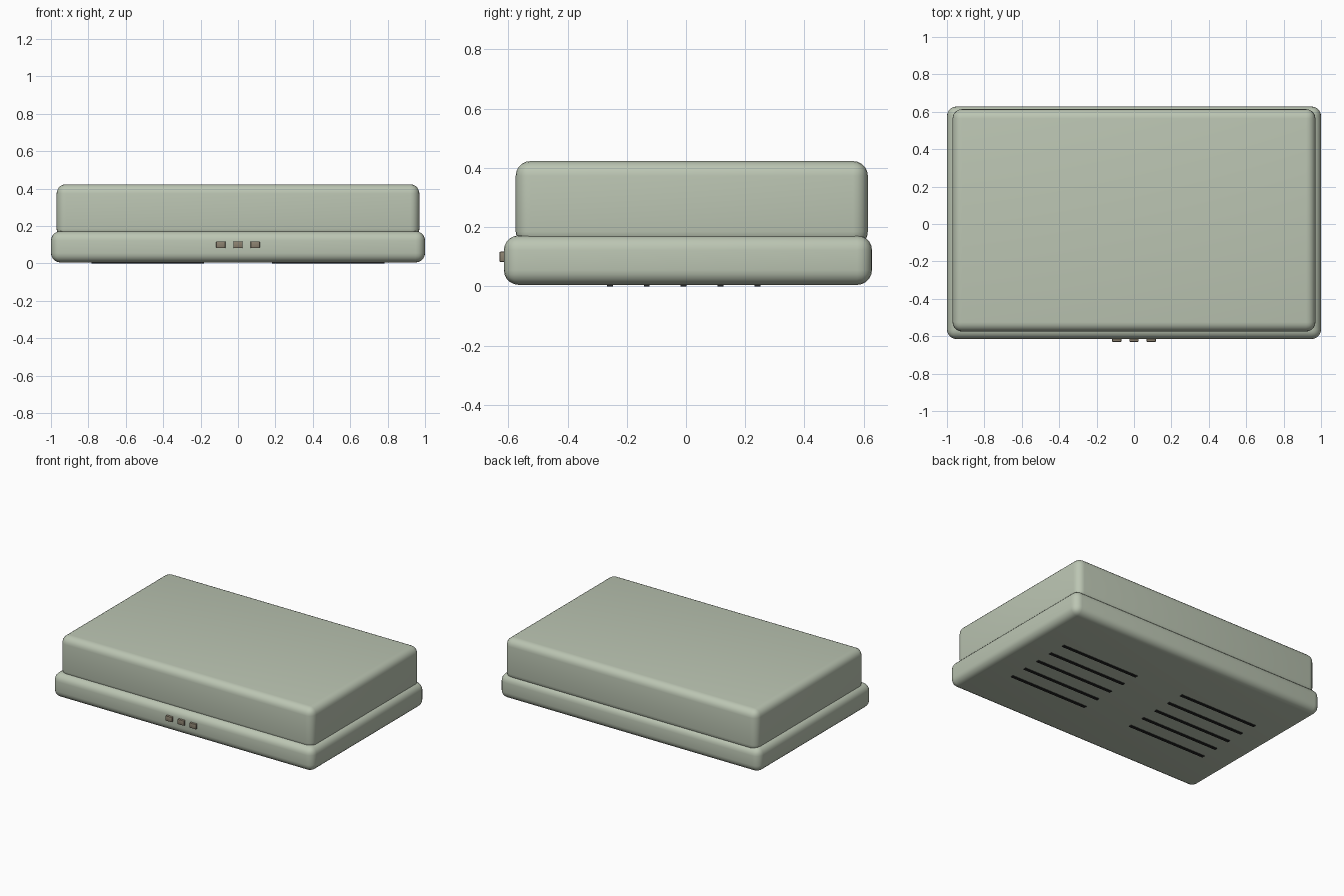
import bpy, math

if "Cube" in bpy.data.objects:
    bpy.data.objects.remove(bpy.data.objects["Cube"])


def material(name, color):
    m = bpy.data.materials.new(name)
    m.diffuse_color = (*color, 1)
    m.use_nodes = True
    m.node_tree.nodes["Principled BSDF"].inputs["Base Color"].default_value = m.diffuse_color
    return m


shell = material("shell_green", (0.50, 0.56, 0.45))
tan = material("button_tan", (0.26, 0.22, 0.16))
dark = material("vent_dark", (0.02, 0.02, 0.02))


def box(name, lo, hi, mat, radius=0.0, segments=4):
    """Box between two corners with optional rounded edges."""
    bpy.ops.mesh.primitive_cube_add(size=1, location=[(a + b) / 2 for a, b in zip(lo, hi)])
    ob = bpy.context.object
    ob.name = name
    ob.scale = [b - a for a, b in zip(lo, hi)]
    bpy.ops.object.transform_apply(location=False, rotation=False, scale=True)
    ob.data.materials.append(mat)
    if radius:
        bev = ob.modifiers.new("rounding", 'BEVEL')
        bev.width = radius
        bev.segments = segments
        bpy.ops.object.modifier_apply(modifier=bev.name)
        bpy.ops.object.shade_smooth_by_angle(angle=math.radians(40))
    return ob


# Wide base tray and the taller case on top of it
box("base_tray", (-1.0, -0.615, 0.005), (1.0, 0.628, 0.172), shell, 0.05, 5)
box("upper_case", (-0.97, -0.575, 0.135), (0.97, 0.614, 0.423), shell, 0.05, 5)

# Three front buttons
for i in (-1, 0, 1):
    x = i * 0.092
    box(f"front_button_{i + 2}", (x - 0.025, -0.63, 0.082), (x + 0.025, -0.59, 0.117), tan, 0.004, 2)

# Two columns of five vent slots on the underside
for side, sx in (("left", -1), ("right", 1)):
    for r in range(5):
        x, y = sx * 0.483, -0.257 + r * 0.1245
        box(f"vent_slot_{side}_{r + 1}", (x - 0.3, y - 0.01, 0.0), (x + 0.3, y + 0.01, 0.015), dark)
